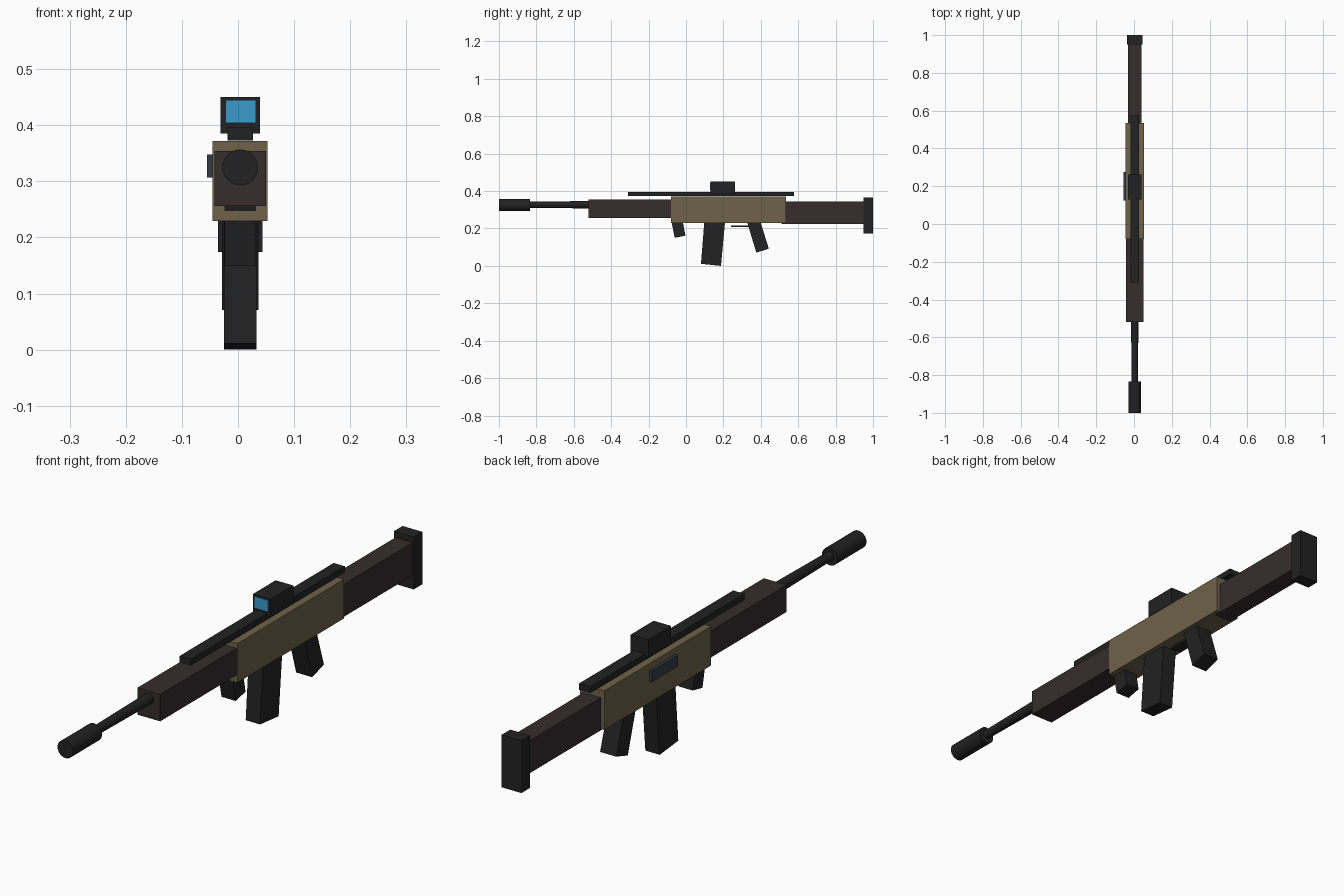
import bpy
import bmesh
from math import radians
from mathutils import Matrix

cube = bpy.data.objects.get("Cube")
if cube:
    bpy.data.objects.remove(cube, do_unlink=True)

CX = 0.004  # centre plane of the body


def material(name, rgb):
    mat = bpy.data.materials.new(name)
    mat.use_nodes = True
    mat.diffuse_color = (*rgb, 1)
    mat.node_tree.nodes["Principled BSDF"].inputs["Base Color"].default_value = (*rgb, 1)
    return mat


black = material("matte_black", (0.016, 0.016, 0.016))
brown = material("dark_brown", (0.038, 0.025, 0.026))
tan = material("tan", (0.158, 0.122, 0.068))
blue = material("lens_blue", (0.041, 0.33, 0.6))
slate = material("slate_grey", (0.036, 0.046, 0.062))


def finish(name, bm, mat):
    bmesh.ops.recalc_face_normals(bm, faces=bm.faces)
    mesh = bpy.data.meshes.new(name)
    bm.to_mesh(mesh)
    bm.free()
    mesh.materials.append(mat)
    obj = bpy.data.objects.new(name, mesh)
    bpy.context.collection.objects.link(obj)
    return obj


def prism(name, profile, half, mat, x=CX):
    """Side profile of (y, z) points, extruded across x."""
    bm = bmesh.new()
    face = bm.faces.new([bm.verts.new((x - half, y, z)) for y, z in profile])
    ext = bmesh.ops.extrude_face_region(bm, geom=[face])
    verts = [v for v in ext["geom"] if isinstance(v, bmesh.types.BMVert)]
    bmesh.ops.translate(bm, verts=verts, vec=(2 * half, 0, 0))
    return finish(name, bm, mat)


def box(name, y0, y1, z0, z1, half, mat, x=CX):
    return prism(name, [(y0, z0), (y1, z0), (y1, z1), (y0, z1)], half, mat, x)


def tube(name, y0, y1, r0, r1, z, mat):
    bm = bmesh.new()
    place = Matrix.Translation((CX, (y0 + y1) / 2, z)) @ Matrix.Rotation(radians(-90), 4, "X")
    bmesh.ops.create_cone(bm, cap_ends=True, segments=24, radius1=r0, radius2=r1,
                          depth=y1 - y0, matrix=place)
    return finish(name, bm, mat)


# Main body and furniture
box("receiver", -0.08, 0.535, 0.229, 0.372, 0.049, tan)
box("handguard", -0.52, -0.07, 0.256, 0.354, 0.046, brown)
box("stock", 0.51, 0.96, 0.224, 0.343, 0.035, brown)
box("butt_pad", 0.95, 1.0, 0.174, 0.365, 0.04, black)

# Barrel
tube("barrel", -0.85, -0.5, 0.016, 0.02, 0.327, black)
tube("muzzle", -1.0, -0.835, 0.032, 0.032, 0.325, black)

# Top rail and sight
box("top_rail", -0.31, 0.578, 0.373, 0.396, 0.0225, black)
box("sight", 0.13, 0.262, 0.385, 0.45, 0.0355, black)
box("sight_lens", 0.127, 0.133, 0.404, 0.445, 0.027, blue, CX + 0.001)

# Side port plate
box("ejection_port", 0.125, 0.275, 0.307, 0.348, 0.0055, slate, -0.0495)

# Parts hanging below, leaning fore and aft
prism("magazine", [(0.08, 0.011), (0.187, 0), (0.21, 0.25), (0.1, 0.26)], 0.029, black)
prism("rear_grip", [(0.376, 0.071), (0.443, 0.092), (0.39, 0.26), (0.322, 0.25)], 0.0325, black)
prism("fore_grip", [(-0.06, 0.15), (-0.003, 0.162), (-0.022, 0.262), (-0.083, 0.262)], 0.0285, black)
box("trigger_guard", 0.24, 0.335, 0.207, 0.216, 0.02, black)
